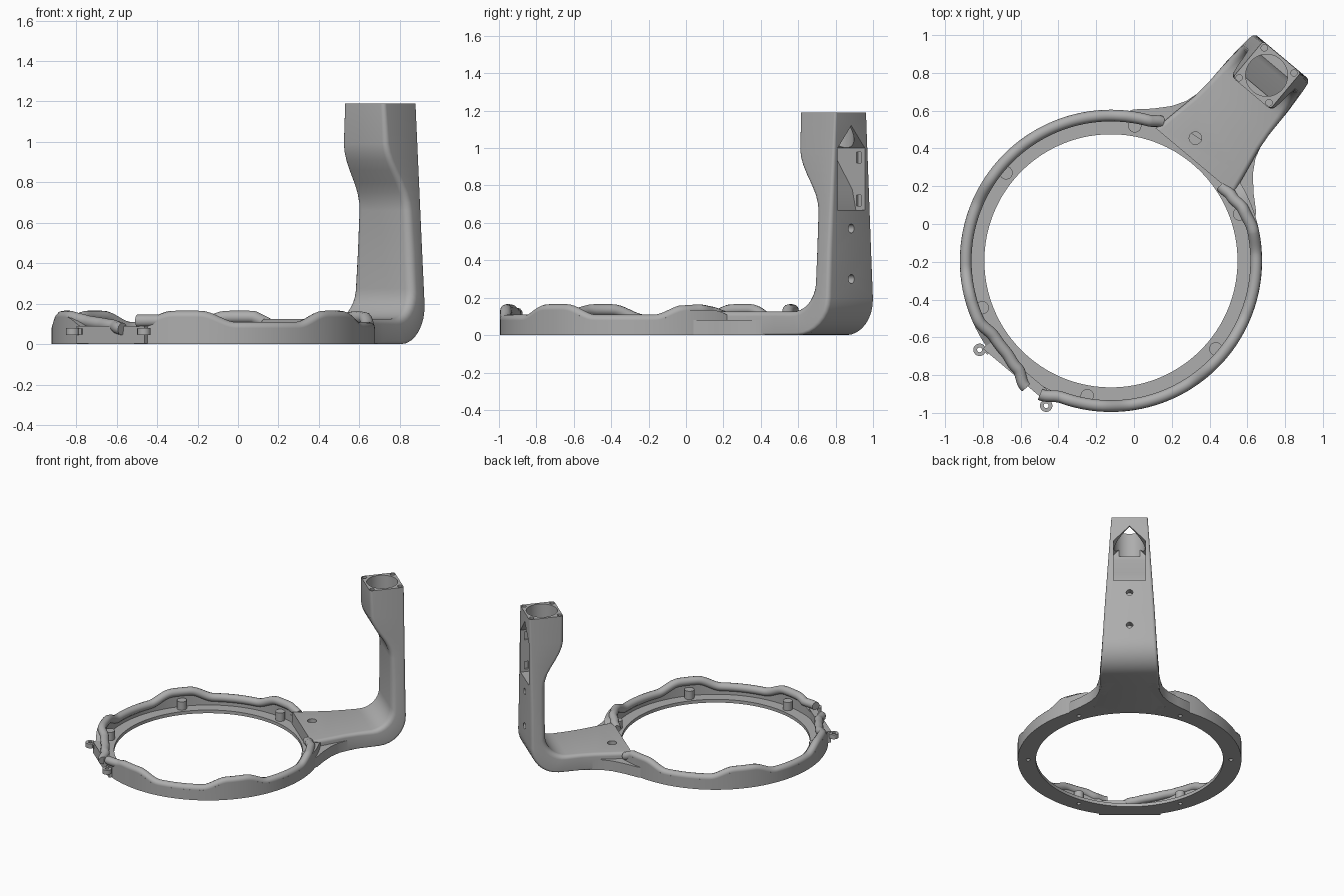
import bpy, bmesh
from math import sin, cos, pi, radians, degrees
from mathutils import Matrix

if "Cube" in bpy.data.objects:
    bpy.data.objects.remove(bpy.data.objects["Cube"])

grey = bpy.data.materials.new("plain_grey")
grey.use_nodes = True
grey.diffuse_color = (0.42, 0.42, 0.42, 1)
grey.node_tree.nodes["Principled BSDF"].inputs["Base Color"].default_value = (0.42, 0.42, 0.42, 1)

# Parts are built around the ring centre with the arm along local x
PLACE = Matrix.Translation((-0.122, -0.195, 0)) @ Matrix.Rotation(radians(50), 4, "Z")


def select(ob):
    bpy.ops.object.select_all(action="DESELECT")
    ob.select_set(True)
    bpy.context.view_layer.objects.active = ob


def add(name, bm):
    bmesh.ops.recalc_face_normals(bm, faces=bm.faces)
    me = bpy.data.meshes.new(name)
    bm.to_mesh(me)
    bm.free()
    ob = bpy.data.objects.new(name, me)
    bpy.context.collection.objects.link(ob)
    me.materials.append(grey)
    ob.matrix_world = PLACE
    return ob


def smooth(ob, angle=35):
    select(ob)
    bpy.ops.object.shade_smooth_by_angle(angle=radians(angle))


def loft(name, rings, closed=False):
    bm = bmesh.new()
    loops = [[bm.verts.new(p) for p in ring] for ring in rings]
    n = len(loops[0])
    pairs = list(zip(loops, loops[1:])) + ([(loops[-1], loops[0])] if closed else [])
    for a, b in pairs:
        for i in range(n):
            j = (i + 1) % n
            bm.faces.new((a[i], a[j], b[j], b[i]))
    if not closed:
        bm.faces.new(loops[0])
        bm.faces.new(loops[-1])
    return add(name, bm)


def prism(name, outline, z0, z1):
    return loft(name, [[(x, y, z) for x, y in outline] for z in (z0, z1)])


def cylinder(name, x, y, z0, z1, r, n=32):
    circle = [(x + r * cos(2 * pi * i / n), y + r * sin(2 * pi * i / n)) for i in range(n)]
    return prism(name, circle, z0, z1)


def box(name, x0, x1, y0, y1, z0, z1):
    return prism(name, [(x0, y0), (x1, y0), (x1, y1), (x0, y1)], z0, z1)


def cut(ob, cutter):
    cutter.hide_render = True
    mod = ob.modifiers.new("cut", "BOOLEAN")
    mod.operation, mod.solver, mod.object = "DIFFERENCE", "EXACT", cutter
    select(ob)
    bpy.ops.object.modifier_apply(modifier=mod.name)
    bpy.data.objects.remove(cutter)


def ease(f):
    f = max(0, min(1, f))
    return f * f * (3 - 2 * f)


BOSSES = [30 + 60 * k for k in range(6)]


def crest(a):
    """Height of the tube centre, raised over each boss."""
    gap = min(abs((a - b + 180) % 360 - 180) for b in BOSSES)
    return 0.079 + 0.055 * ease((18 - gap) / 13)


# Ring with flat inner flange and wavy outer wall, flattened opposite the arm
rings = []
for a in range(0, 360, 2):
    c, s = cos(radians(a)), sin(radians(a))
    out = min(0.8, 0.79 / -c) if c < -0.5 else 0.8
    h = crest(a)
    prof = [(0.67, 0), (out, 0), (out, h), (0.755, h), (0.755, 0.025), (0.67, 0.025)]
    rings.append([(r * c, r * s, z) for r, z in prof])
ring = loft("ring", rings, closed=True)
for a in BOSSES:
    x, y = 0.725 * cos(radians(a)), 0.725 * sin(radians(a))
    cut(ring, cylinder("hole_cutter", x, y, -0.02, 0.05, 0.015, 16))
    smooth(cylinder("screw_boss", x, y, 0.02, 0.09, 0.035, 24))
smooth(ring)


# Rounded tubes on top of the wall; keys are (angle, radius, height) at the free ends
def tube(name, start_keys, end_keys):
    mid0, mid1 = start_keys[-1][0], end_keys[0][0]
    pts = []

    def blend(keys):
        for (a0, r0, z0), (a1, r1, z1) in zip(keys, keys[1:]):
            for i in range(8):
                f = i / 8
                pts.append((a0 + (a1 - a0) * f, r0 + (r1 - r0) * ease(f), z0 + (z1 - z0) * f))

    blend(start_keys)
    a = mid0
    while a < mid1:
        pts.append((a, 0.769, crest(a)))
        a += 1.5
    blend(end_keys)
    pts.append(end_keys[-1])
    cu = bpy.data.curves.new(name, "CURVE")
    cu.dimensions = "3D"
    cu.bevel_depth, cu.bevel_resolution, cu.use_fill_caps = 0.031, 4, True
    sp = cu.splines.new("POLY")
    sp.points.add(len(pts) - 1)
    for p, (a, r, z) in zip(sp.points, pts):
        p.co = (r * cos(radians(a)), r * sin(radians(a)), z, 1)
    ob = bpy.data.objects.new(name, cu)
    bpy.context.collection.objects.link(ob)
    cu.materials.append(grey)
    ob.matrix_world = PLACE
    select(ob)
    bpy.ops.object.convert(target="MESH")
    smooth(bpy.context.view_layer.objects.active, 50)


tube("left_tube", [(20, 0.783, 0.1), (25, 0.769, crest(25))],
     [(154, 0.769, crest(154)), (163, 0.737, 0.11), (171, 0.737, 0.1),
      (179, 0.755, 0.09), (186, 0.805, 0.075)])
tube("right_tube", [(192, 0.8, 0.115), (200, 0.769, crest(200))],
     [(322, 0.769, crest(322)), (331, 0.752, 0.134), (338, 0.725, 0.12), (344, 0.705, 0.1)])

# Latch plate with two small eyelets
smooth(box("latch_plate", -0.792, -0.74, -0.22, 0.22, 0.002, 0.09))
for side in (1, -1):
    lug = cylinder("eyelet", -0.808, side * 0.23, 0.045, 0.08, 0.033, 24)
    cut(lug, cylinder("hole_cutter", -0.808, side * 0.23, 0, 0.1, 0.013, 16))
    smooth(lug)
    box("eyelet_web", -0.80, -0.75, side * 0.18, side * 0.215, 0.047, 0.078)

# Flared web joining the ring to the arm
half = [(0.62, 0.46), (0.69, 0.425), (0.76, 0.348), (0.835, 0.28), (0.906, 0.238),
        (0.968, 0.22), (1.1, 0.19), (1.1, 0.1), (0.70, 0.28)]
for side in (1, -1):
    smooth(prism("arm_flare", [(x, side * y) for x, y in half], 0.0, 0.08))

# Arm: stations of outer point, inner point, half width, inner and outer corner radius
stations = [((d, 0), (d, 0.125), w, 0.025, 0.012)
            for d, w in ((0.69, 0.27), (0.8, 0.25), (0.95, 0.222), (1.05, 0.212))]
for i in range(9):
    f = i / 8
    c, s = cos(pi / 2 * f), sin(pi / 2 * f)
    stations.append(((1.21 + 0.2 * s, 0.2 - 0.2 * c), (1.15 + 0.15 * s, 0.275 - 0.15 * c),
                     0.21 - 0.018 * f, 0.03 + 0.015 * f, 0.015 + 0.01 * f))
for z, d in ((0.45, 1.3), (0.66, 1.3), (0.7, 1.295), (0.75, 1.278), (0.8, 1.25), (0.86, 1.211),
             (0.91, 1.183), (0.95, 1.167), (0.99, 1.159), (1.19, 1.157)):
    f = (z - 0.25) / 0.94
    stations.append(((1.408, z), (d, z), 0.192 - 0.062 * f, 0.045 - 0.025 * f, 0.025 - 0.013 * f))


def section(o, i, w, r_in, r_out, n=5):
    depth = ((i[0] - o[0]) ** 2 + (i[1] - o[1]) ** 2) ** 0.5
    ring = []
    corners = ((depth - r_in, w - r_in, r_in, 0), (r_out, w - r_out, r_out, 1),
               (r_out, r_out - w, r_out, 2), (depth - r_in, r_in - w, r_in, 3))
    for s, t, r, quarter in corners:
        for k in range(n + 1):
            a = pi / 2 * (quarter + k / n)
            f = (s + r * cos(a)) / depth
            ring.append((o[0] + (i[0] - o[0]) * f, t + r * sin(a), o[1] + (i[1] - o[1]) * f))
    return ring


arm = loft("arm", [section(*st) for st in stations])

# Pointed rear window and the cavity behind it
front = [(0.67, 1.345), (0.78, 1.32), (0.95, 1.205), (1.0, 1.2)]
outline = [(-0.113, z, d) for z, d in front] + [(0, 1.12, 1.2)]
outline += [(0.113, z, d) for z, d in reversed(front)]
bm = bmesh.new()
inner = [bm.verts.new((d, t, z)) for t, z, d in outline]
outer = [bm.verts.new((1.5, t, z)) for t, z, d in outline]
for i in range(9):
    j = (i + 1) % 9
    bm.faces.new((inner[i], inner[j], outer[j], outer[i]))
for i in range(3):
    bm.faces.new((inner[i], inner[i + 1], inner[7 - i], inner[8 - i]))
bm.faces.new(inner[3:6])
bm.faces.new(outer)
cut(arm, add("window_cutter", bm))

# Round socket, corner screw holes, slots, rear screw holes and floor hole
cut(arm, cylinder("socket_cutter", 1.282, 0, 0.985, 1.3, 0.111, 48))
for x in (1.179, 1.385):
    for y in (-0.103, 0.103):
        cut(arm, cylinder("hole_cutter", x, y, 1.145, 1.3, 0.017, 16))
for z in (0.69, 0.92):
    cut(arm, box("slot_cutter", 1.35, 1.38, -0.126, 0.126, z, z + 0.06))
for z in (0.3, 0.57):
    hole = cylinder("hole_cutter", 0, 0, 0, 0.1, 0.024, 20)
    hole.matrix_world = PLACE @ Matrix.Translation((1.36, 0, z)) @ Matrix.Rotation(pi / 2, 4, "Y")
    cut(arm, hole)
cut(arm, cylinder("hole_cutter", 0.785, 0.075, 0.04, 0.3, 0.033, 24))
smooth(arm)
